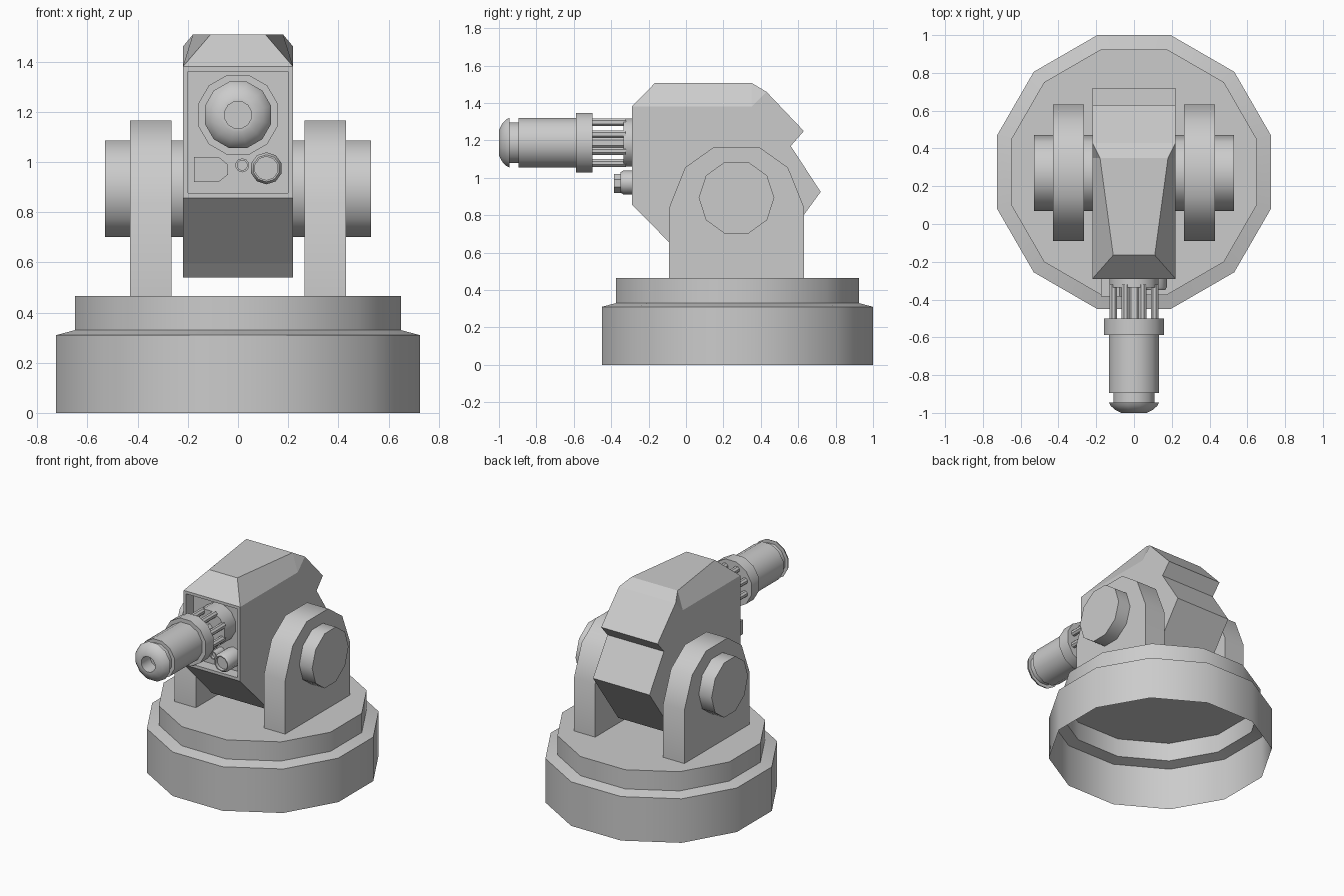
import bpy, bmesh
from math import radians, cos, sin, pi
from mathutils import Matrix

if "Cube" in bpy.data.objects:
    bpy.data.objects.remove(bpy.data.objects["Cube"])


def finish(bm, name, smooth=True, matrix=None, recalc=True):
    if recalc:
        bmesh.ops.recalc_face_normals(bm, faces=bm.faces)
    if matrix:
        bm.transform(matrix)
    me = bpy.data.meshes.new(name)
    bm.to_mesh(me)
    bm.free()
    if smooth:
        me.shade_smooth()
        me.set_sharp_from_angle(angle=radians(40))
    ob = bpy.data.objects.new(name, me)
    bpy.context.collection.objects.link(ob)
    return ob


def lathe(name, pts, n=12, axis='Z', loc=(0, 0, 0), start=True, end=True):
    """Revolve (radius, height) points; axis Z = up, F = towards the front, X = sideways."""
    bm = bmesh.new()
    rings = [[bm.verts.new((r * cos((k + .5) * 2 * pi / n), r * sin((k + .5) * 2 * pi / n), h))
              for k in range(n)] for r, h in pts]
    for a, b in zip(rings, rings[1:]):
        for k in range(n):
            j = (k + 1) % n
            bm.faces.new((a[k], a[j], b[j], b[k]))
    if start:
        bm.faces.new(rings[0][::-1])
    if end:
        bm.faces.new(rings[-1])
    rot = {'Z': Matrix(), 'F': Matrix.Rotation(pi / 2, 4, 'X'), 'X': Matrix.Rotation(pi / 2, 4, 'Y')}[axis]
    return finish(bm, name, True, Matrix.Translation(loc) @ rot)


def prism(name, profile, lo, hi, to3d, smooth=True):
    """Extrude a closed 2D profile between two depths."""
    bm = bmesh.new()
    a = [bm.verts.new(to3d(p, lo)) for p in profile]
    b = [bm.verts.new(to3d(p, hi)) for p in profile]
    bm.faces.new(a)
    bm.faces.new(b[::-1])
    for i in range(len(a)):
        j = (i + 1) % len(a)
        bm.faces.new((a[i], a[j], b[j], b[i]))
    return finish(bm, name, smooth)


# Hollow twelve-sided base, open underneath
S = 1 / cos(pi / 12)
lathe("base", [(.725 * S, 0), (.725 * S, .31), (.65 * S, .33), (.65 * S, .465)],
      loc=(0, .275, 0), start=False)

# Arched brackets and pivots, mirrored left and right
arch = [(-.09, .465), (-.09, .84), (-.005, 1.055), (.15, 1.165),
        (.39, 1.165), (.545, 1.055), (.632, .84), (.632, .465)]
for side, s in (("left", -1), ("right", 1)):
    prism(side + "_bracket", arch, .265 * s, .43 * s, lambda p, d: (d, p[0], p[1]))
    lathe(side + "_pivot", [(.202, -.155), (.202, .155)], 10, 'X', (.375 * s, .27, .893))

# Head: side profile, starting at the upper front corner and going down and around
prof = [(-.29, 1.38), (-.29, .857), (-.03, .595), (.02, .54), (.44, .54), (.72, .925),
        (.56, 1.17), (.63, 1.25), (.43, 1.46), (.35, 1.38)]
bm = bmesh.new()
L, R = ([bm.verts.new((x, y, z)) for y, z in prof] for x in (-.22, .22))
top = {}
for V, s in ((L, -1), (R, 1)):
    f = bm.verts.new((.11 * s, -.165, 1.508))
    b = bm.verts.new((.18 * s, .35, 1.508))
    top[s] = (f, b)
    bm.faces.new(V)
    bm.faces.new((V[0], f, b, V[9]))
    bm.faces.new((V[9], b, V[8]))
walls = [bm.faces.new((L[i], L[i + 1], R[i + 1], R[i])) for i in range(8)]
(lf, lb), (rf, rb) = top[-1], top[1]
bm.faces.new((L[0], R[0], rf, lf))
bm.faces.new((lf, rf, rb, lb))
bm.faces.new((lb, rb, R[8], L[8]))
bmesh.ops.recalc_face_normals(bm, faces=bm.faces)
# Recessed front panel
bmesh.ops.inset_individual(bm, faces=[walls[0]], thickness=.028)
bmesh.ops.inset_individual(bm, faces=[walls[0]], thickness=.0002, depth=-.08)
finish(bm, "head", False, recalc=False)

# Gun: mount, ring of rods, then collar, sleeve, neck and domed muzzle with a bore
Z = 1.188
lathe("gun_mount", [(.133, .21), (.133, .335)], axis='F', loc=(0, 0, Z))
lathe("gun_core", [(.04, .3), (.04, .52)], 8, 'F', (0, 0, Z))
for k in range(8):
    a = (k + .5) * pi / 4
    lathe(f"gun_rod_{k}", [(.022, .32), (.022, .51)], 8, 'F', (.118 * cos(a), 0, Z + .118 * sin(a)))
lathe("gun_barrel", [(.165, .5), (.165, .587), (.137, .587), (.137, .895), (.112, .895), (.112, .945),
                     (.137, .945), (.128, .962), (.105, .983), (.07, 1.0), (.055, 1.0), (.055, .9)],
      axis='F', loc=(0, 0, Z))

# Sensors under the gun
lathe("lens", [(.064, .21), (.064, .335), (.054, .35), (.047, .35), (.047, .325)], 10, 'F', (.113, 0, .975))
lathe("small_lens", [(.028, .21), (.028, .3), (.02, .3), (.02, .28)], 10, 'F', (.017, 0, .987))
lamp = [(-.175, .92), (-.077, .92), (-.04, .95), (-.04, .99), (-.077, 1.02), (-.175, 1.02)]
prism("lamp_box", lamp, -.385, -.21, lambda p, d: (p[0], d, p[1]), False)
